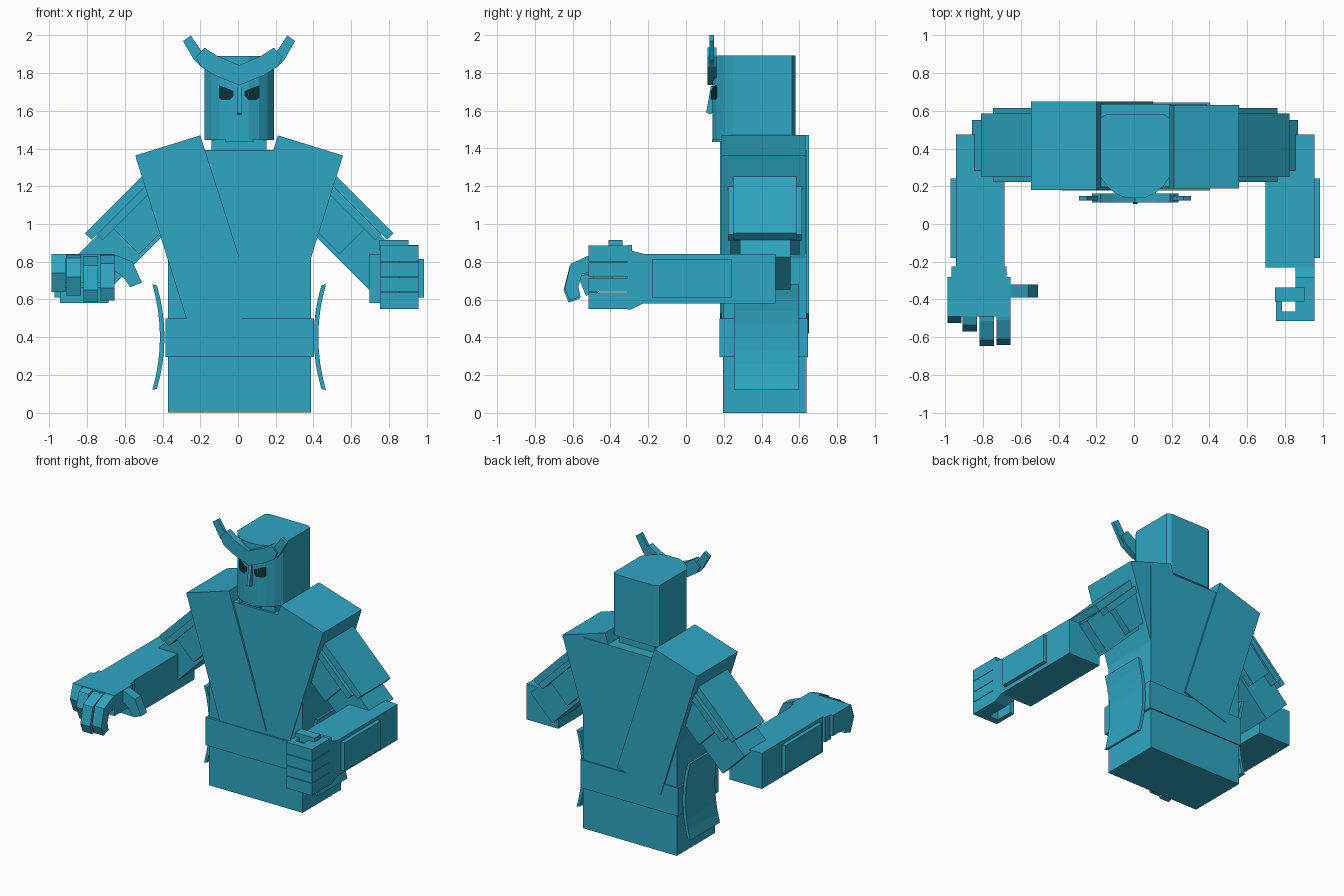
import bpy, bmesh, math
from mathutils import Vector

cube = bpy.data.objects.get("Cube")
if cube:
    bpy.data.objects.remove(cube, do_unlink=True)


def material(name, rgb):
    m = bpy.data.materials.new(name)
    m.use_nodes = True
    col = (*rgb, 1.0)
    m.diffuse_color = col
    m.node_tree.nodes["Principled BSDF"].inputs["Base Color"].default_value = col
    return m


TEAL = material("teal", (0.027, 0.385, 0.55))
DARK = material("dark teal", (0.005, 0.03, 0.04))
CX = 0.006  # mirror plane of the figure


def prism(name, pts, lo, hi, axis="y", mat=TEAL):
    """Extrude a 2D outline from lo to hi along an axis."""
    place = {"x": lambda p, d: (d, p[0], p[1]),
             "y": lambda p, d: (p[0], d, p[1]),
             "z": lambda p, d: (p[0], p[1], d)}[axis]
    bm = bmesh.new()
    a = [bm.verts.new(place(p, lo)) for p in pts]
    b = [bm.verts.new(place(p, hi)) for p in pts]
    n = len(pts)
    bm.faces.new(a)
    bm.faces.new(b[::-1])
    for i in range(n):
        j = (i + 1) % n
        bm.faces.new((a[i], b[i], b[j], a[j]))
    bmesh.ops.recalc_face_normals(bm, faces=bm.faces)
    me = bpy.data.meshes.new(name)
    bm.to_mesh(me)
    bm.free()
    me.materials.append(mat)
    ob = bpy.data.objects.new(name, me)
    bpy.context.collection.objects.link(ob)
    return ob


def box(name, x, y, z, mat=TEAL):
    return prism(name, [(x[0], z[0]), (x[1], z[0]), (x[1], z[1]), (x[0], z[1])], *y, "y", mat)


def side_pts(pts, s):
    """Outline drawn for the +x side, moved to side s."""
    return [(CX + s * (x - CX), z) for x, z in pts]


def side_x(x0, x1, s):
    return sorted((CX + s * (x0 - CX), CX + s * (x1 - CX)))


# Torso, belt and neck
box("torso", (-0.372, 0.386), (0.195, 0.637), (0, 1.392))
box("belt", (-0.385, 0.402), (0.177, 0.645), (0.295, 0.5))
box("neck", (-0.14, 0.15), (0.21, 0.56), (1.38, 1.46))

# Crossed vest panels, the right one on top
vest = [(0.557, 1.363), (0.212, 1.47), (-0.09, 0.525), (0.262, 0.42)]
prism("right_vest_panel", side_pts(vest, -1), 0.181, 0.65)
prism("left_vest_panel", side_pts(vest, 1), 0.188, 0.632)

# Head with rounded face and chamfered back
half = [(0.05, 0.139), (0.105, 0.162), (0.15, 0.2), (0.184, 0.25), (0.184, 0.562), (0.155, 0.58)]
outline = half + [(-x, y) for x, y in reversed(half)]
prism("head", [(x + CX, y) for x, y in outline], 1.445, 1.892, "z")
box("chin", (-0.07, 0.082), (0.138, 0.3), (1.435, 1.447))
prism("nose", [(0.145, 1.73), (0.132, 1.73), (0.107, 1.59), (0.132, 1.58), (0.145, 1.6)],
      -0.006, 0.018, "x")

# Crest, horns and eyes
crest = [(0.19, 1.935), (0.125, 1.893), (CX, 1.842), (CX, 1.735), (0.14, 1.79), (0.21, 1.835), (0.235, 1.885)]
horn = [(0.195, 1.90), (0.262, 2.0), (0.303, 1.97), (0.245, 1.87), (0.205, 1.83)]
eye = [(0.035, 1.705), (0.075, 1.722), (0.113, 1.735), (0.113, 1.67), (0.1, 1.658), (0.055, 1.658), (0.035, 1.68)]
for s, side in ((1, "left"), (-1, "right")):
    prism(side + "_crest", side_pts(crest, s), 0.113, 0.162)
    prism(side + "_horn", side_pts(horn, s), 0.124, 0.149)
    # eye plate follows the slanted cheek facet
    ob = prism(side + "_eye", side_pts(eye, s), 0.0, 0.008, "y", DARK)
    for v in ob.data.vertices:
        d = abs(v.co.x - CX)
        v.co.y += 0.133 + max(0, d - 0.05) * 0.42


# Upper arms: layered boxes in a frame sloping 45 degrees down and out
def sloped(name, a, b, y, s):
    r = math.sqrt(0.5)
    pts = [((q + p) * r, (q - p) * r) for p, q in
           ((a[0], b[0]), (a[1], b[0]), (a[1], b[1]), (a[0], b[1]))]
    prism(name, side_pts(pts, s), *y)


for s, side in ((1, "left"), (-1, "right")):
    sloped(side + "_upper_arm", (-0.62, 0.031), (0.952, 1.2), (0.285, 0.552), s)
    sloped(side + "_sleeve", (-0.6, -0.213), (0.974, 1.162), (0.235, 0.602), s)
    sloped(side + "_arm_guard", (-0.52, -0.13), (1.162, 1.206), (0.222, 0.615), s)
    sloped(side + "_arm_pad", (-0.52, -0.09), (1.206, 1.255), (0.25, 0.585), s)
    # Forearm with outer plate
    box(side + "_forearm", side_x(0.698, 0.957, s), (-0.232, 0.475), (0.58, 0.84))
    box(side + "_forearm_plate", side_x(0.95, 0.986, s), (-0.18, 0.242), (0.61, 0.815))
    # Curved hip plate, bowed towards the body
    outer, inner = [], []
    for i in range(9):
        t = i / 4 - 1
        x = 0.402 + 0.04 * t * t
        outer.append((x + 0.024, 0.4 + 0.28 * t))
        inner.append((x, 0.4 + 0.28 * t - 0.006 * t))
    prism(side + "_hip_plate", side_pts(outer + inner[::-1], s), 0.256, 0.597)

# Left fist: wrist, four curled fingers and a thumb across the top
prism("left_palm", [(-0.31, 0.548), (-0.31, 0.888), (-0.285, 0.888), (-0.285, 0.858),
                    (-0.225, 0.842), (-0.225, 0.58), (-0.29, 0.548)], 0.857, 0.957, "x")
curl = [(0.957, -0.3), (0.957, -0.515), (0.752, -0.515), (0.752, -0.34),
        (0.785, -0.34), (0.785, -0.465), (0.857, -0.465), (0.857, -0.3)]
levels = [0.548, 0.64, 0.717, 0.8, 0.888]
for i in range(4):
    prism(f"left_finger_{i + 1}", curl, levels[i] + 0.002, levels[i + 1] - 0.002, "z")
box("left_thumb", (0.748, 0.905), (-0.41, -0.337), (0.86, 0.915))

# Right open hand
box("right_wrist", (-0.967, -0.675), (-0.29, -0.225), (0.66, 0.84))
box("right_palm", (-0.99, -0.655), (-0.49, -0.28), (0.69, 0.84))
prism("right_thumb", [(-0.66, 0.84), (-0.56, 0.8), (-0.51, 0.69), (-0.57, 0.665),
                      (-0.615, 0.725), (-0.67, 0.76)], -0.39, -0.32)

# Right fingers bend downwards, the outer ones reach less and curl back
long_finger = [(-0.48, 0.84), (-0.515, 0.835), (-0.615, 0.79), (-0.648, 0.66), (-0.622, 0.595),
               (-0.563, 0.614), (-0.575, 0.67), (-0.555, 0.735), (-0.48, 0.75)]
short_finger = [(-0.48, 0.84), (-0.535, 0.82), (-0.57, 0.72), (-0.53, 0.62), (-0.46, 0.64),
                (-0.49, 0.71), (-0.48, 0.75)]
for i, (x0, x1, shape, dy, dz) in enumerate((
        (-0.73, -0.655, long_finger, 0.005, 0.0), (-0.82, -0.742, long_finger, 0.0, -0.01),
        (-0.91, -0.832, short_finger, 0.0, 0.0), (-0.99, -0.916, short_finger, 0.044, 0.02))):
    pts = [(y + dy, min(z + dz, 0.84)) for y, z in shape]
    prism(f"right_finger_{i + 1}", pts, x0, x1, "x")
